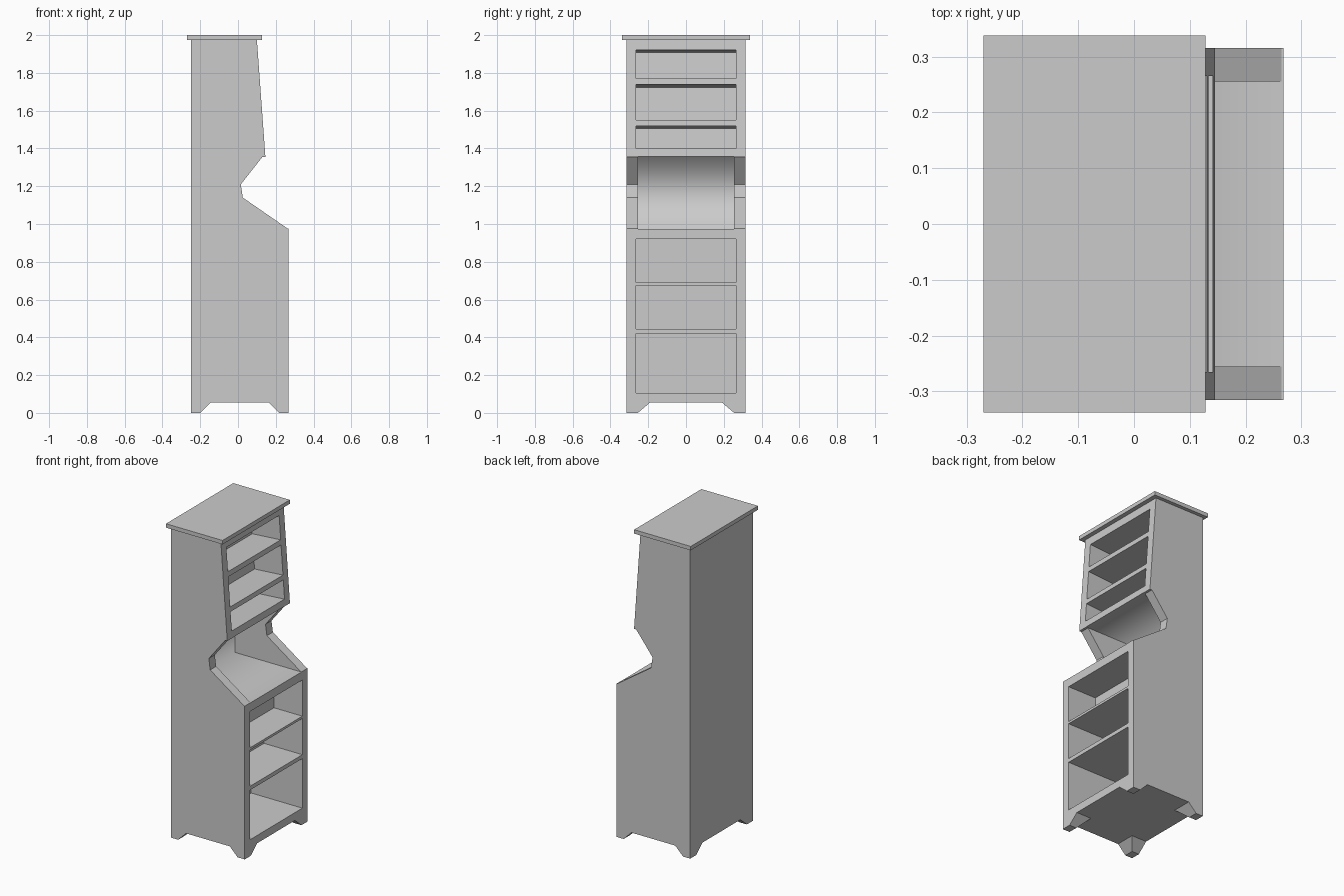
import bpy, bmesh

if "Cube" in bpy.data.objects:
    bpy.data.objects.remove(bpy.data.objects["Cube"])

FRONT, BACK, HALF_W = 0.268, -0.25, 0.315


def prism(name, profile, half_y):
    """Extrude an x-z profile along y, centred on y = 0."""
    bm = bmesh.new()
    face = bm.faces.new([bm.verts.new((x, -half_y, z)) for x, z in profile])
    ext = bmesh.ops.extrude_face_region(bm, geom=[face])["geom"]
    moved = [v for v in ext if isinstance(v, bmesh.types.BMVert)]
    bmesh.ops.translate(bm, verts=moved, vec=(0, 2 * half_y, 0))
    bmesh.ops.recalc_face_normals(bm, faces=bm.faces)
    return finish(name, bm)


def finish(name, bm):
    me = bpy.data.meshes.new(name)
    bm.to_mesh(me)
    bm.free()
    ob = bpy.data.objects.new(name, me)
    bpy.context.collection.objects.link(ob)
    return ob


def rect(x0, x1, z0, z1):
    return [(x0, z0), (x1, z0), (x1, z1), (x0, z1)]


# Solid cabinet body from its side silhouette
body = prism("cabinet_body", [
    (BACK, 0.055), (FRONT, 0.055), (FRONT, 0.975), (0.264, 0.975),
    (0.025, 1.14), (0.015, 1.21), (0.13, 1.356), (0.145, 1.356),
    (0.10, 1.975), (BACK, 1.975)], HALF_W)

# Middle niche, softly shaded from desk to back to ceiling
niche = prism("niche_cutter", rect(-0.2, 0.5, 0.974, 1.357), 0.255)
for p in niche.data.polygons:
    p.use_smooth = abs(p.normal.y) < 0.5
cutters = [niche]

# Lower shelf openings: bottom, top, depth
for z0, z1, depth in ((0.105, 0.42, 0.36), (0.445, 0.675, 0.27), (0.69, 0.92, 0.2)):
    cutters.append(prism("lower_cutter", rect(FRONT - depth, 0.4, z0, z1), 0.264))

# Upper shelf openings, square to the leaning front
slope = 0.045 / 0.619
for z0, z1 in ((1.40, 1.52), (1.55, 1.738), (1.77, 1.922)):
    f0, f1 = (0.145 - (z - 1.356) * slope for z in (z0, z1))
    d, o = 0.2, 0.1
    cutters.append(prism("upper_cutter", [
        (f0 - d, z0 - d * slope), (f0 + o, z0 + o * slope),
        (f1 + o, z1 + o * slope), (f1 - d, z1 - d * slope)], 0.265))

for c in cutters:
    c.hide_render = True
    mod = body.modifiers.new("cut", "BOOLEAN")
    mod.object, mod.operation, mod.solver = c, "DIFFERENCE", "EXACT"

# Bake the cuts and drop the cutters
deps = bpy.context.evaluated_depsgraph_get()
baked = bpy.data.meshes.new_from_object(body.evaluated_get(deps))
body.modifiers.clear()
body.data = baked
for c in cutters:
    bpy.data.objects.remove(c)

# Overhanging top board
prism("top_board", rect(-0.27, 0.128, 1.975, 2.0), 0.338)

# Four tapered corner feet
for xname, cx, sx in (("front", FRONT, -1), ("back", BACK, 1)):
    for yname, sy in (("left", -1), ("right", 1)):
        bm = bmesh.new()
        rings = []
        for z, wx, wy in ((0, 0.05, 0.06), (0.055, 0.105, 0.125)):
            rings.append([bm.verts.new((cx + sx * a * wx, sy * (HALF_W - b * wy), z))
                          for a, b in ((0, 0), (1, 0), (1, 1), (0, 1))])
        lo, hi = rings
        bm.faces.new(lo)
        bm.faces.new(hi)
        for i in range(4):
            j = (i + 1) % 4
            bm.faces.new((lo[i], lo[j], hi[j], hi[i]))
        bmesh.ops.recalc_face_normals(bm, faces=bm.faces)
        finish(f"{xname}_{yname}_foot", bm)
